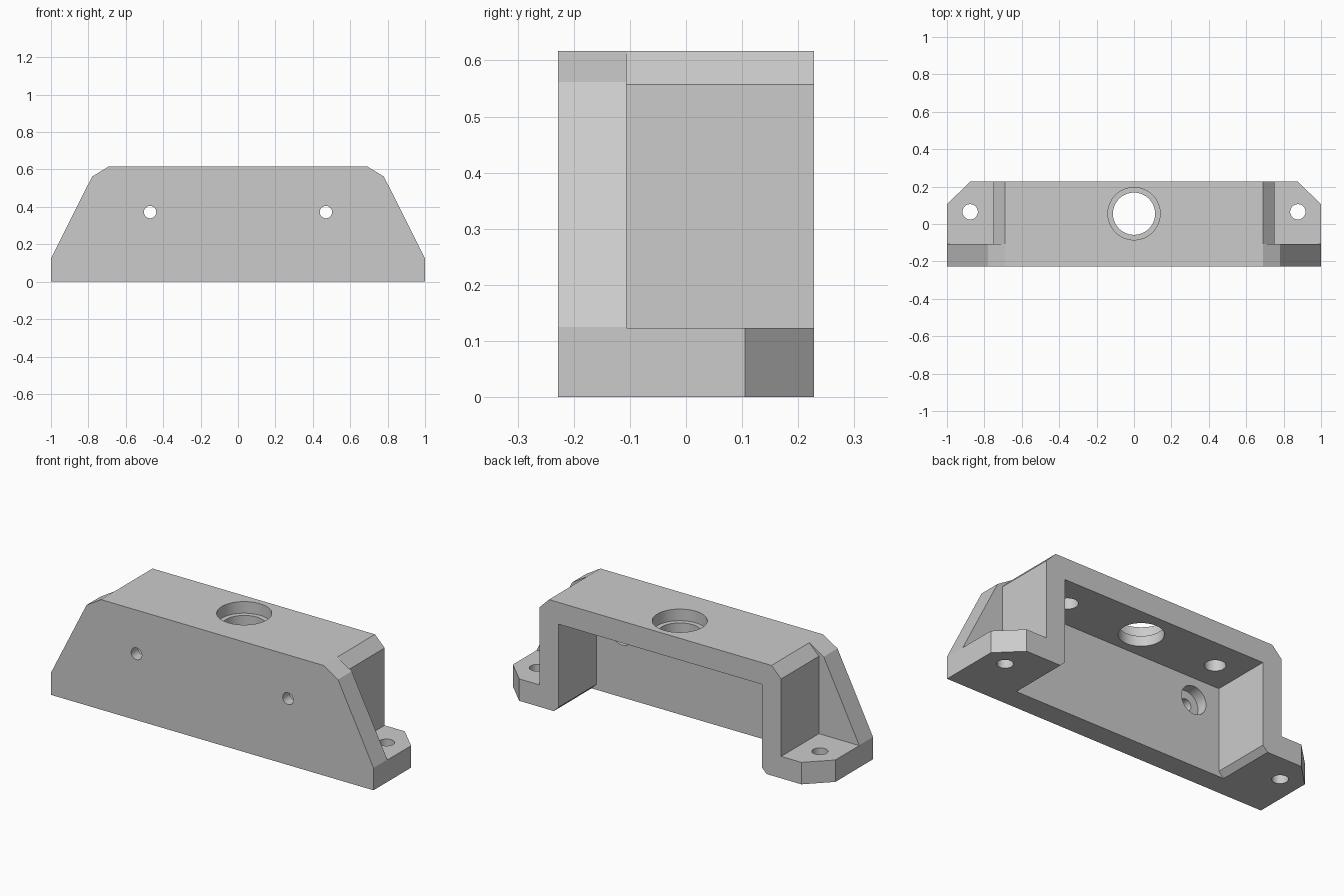
import bpy, bmesh, math
from mathutils import Matrix, Vector

cube = bpy.data.objects.get("Cube")
if cube:
    bpy.data.objects.remove(cube, do_unlink=True)

grey = bpy.data.materials.new("plain grey")
grey.use_nodes = True
colour = (0.6, 0.6, 0.6, 1)
grey.diffuse_color = colour
grey.node_tree.nodes["Principled BSDF"].inputs["Base Color"].default_value = colour

FRONT, INNER, BACK = -0.228, -0.106, 0.228   # plate front, plate rear, open back
TOP, FOOT, CEIL = 0.617, 0.123, 0.495        # heights
OVER = -0.17                                 # overlap depth inside the plate


def make_object(name, bm):
    bmesh.ops.recalc_face_normals(bm, faces=bm.faces)
    mesh = bpy.data.meshes.new(name)
    bm.to_mesh(mesh)
    bm.free()
    mesh.materials.append(grey)
    obj = bpy.data.objects.new(name, mesh)
    bpy.context.collection.objects.link(obj)
    return obj


def prism(name, points, axis, start, end):
    """Extrude a 2D outline along y (points are x, z) or z (points are x, y)."""
    bm = bmesh.new()
    verts = [bm.verts.new((a, start, b) if axis == "y" else (a, b, start))
             for a, b in points]
    face = bm.faces.new(verts)
    new = bmesh.ops.extrude_face_region(bm, geom=[face])["geom"]
    move = Vector((0, end - start, 0)) if axis == "y" else Vector((0, 0, end - start))
    bmesh.ops.translate(bm, vec=move,
                        verts=[v for v in new if isinstance(v, bmesh.types.BMVert)])
    return make_object(name, bm)


def cylinder(name, axis, centre, radius, start, end):
    """Cylinder along y (centre is x, z) or z (centre is x, y)."""
    bm = bmesh.new()
    mid = (start + end) / 2
    if axis == "y":
        m = Matrix.Translation((centre[0], mid, centre[1])) @ Matrix.Rotation(math.pi / 2, 4, "X")
    else:
        m = Matrix.Translation((centre[0], centre[1], mid))
    bmesh.ops.create_cone(bm, cap_ends=True, segments=48, radius1=radius,
                          radius2=radius, depth=end - start, matrix=m)
    return make_object(name, bm)


def combine(target, tool, operation):
    mod = target.modifiers.new(operation.lower(), "BOOLEAN")
    mod.operation = operation
    mod.solver = "EXACT"
    mod.object = tool
    bpy.context.view_layer.objects.active = target
    bpy.ops.object.modifier_apply(modifier=mod.name)
    bpy.data.objects.remove(tool, do_unlink=True)


def mirrored(half):
    """Complete a symmetric outline from its +x half."""
    return half + [(-x, z) for x, z in reversed(half)]


# Tapered front plate
bracket = prism("mounting_bracket",
                mirrored([(1, 0), (1, 0.125), (0.78, 0.562), (0.69, TOP)]),
                "y", FRONT, INNER)

# Arch with chamfered shoulders and chamfered inner bottom edges
arch = prism("arch", mirrored([(0.63, CEIL), (0.63, 0.03), (0.66, 0), (0.75, 0),
                               (0.75, 0.557), (0.69, TOP)]), "y", OVER, BACK)
combine(bracket, arch, "UNION")

# Feet with clipped rear corners
for s in (1, -1):
    outline = [(0.7, OVER), (1, OVER), (1, 0.105), (0.875, BACK), (0.7, BACK)]
    foot = prism("foot", [(s * x, y) for x, y in outline], "z", 0, FOOT)
    combine(bracket, foot, "UNION")

# Stepped centre hole in the top
holes = [("z", (0, 0.055), 0.113, 0.4, 0.7),
         ("z", (0, 0.055), 0.14, TOP - 0.065, 0.7)]
for s in (1, -1):
    holes += [
        ("z", (s * 0.876, 0.065), 0.041, -0.1, 0.2),             # foot bolt hole
        ("y", (s * 0.47, 0.372), 0.033, -0.3, 0.0),              # plate screw hole
        ("y", (s * 0.47, 0.372), 0.078, INNER - 0.061, 0.0),     # recess behind plate
        ("z", (s * 0.47, 0.055), 0.053, 0.4, CEIL + 0.07),       # blind hole in ceiling
    ]
for hole in holes:
    combine(bracket, cylinder("hole_cutter", *hole), "DIFFERENCE")

# Smooth hole walls, crisp edges
bpy.ops.object.select_all(action="DESELECT")
bracket.select_set(True)
bpy.context.view_layer.objects.active = bracket
bpy.ops.object.shade_smooth_by_angle(angle=math.radians(20))
